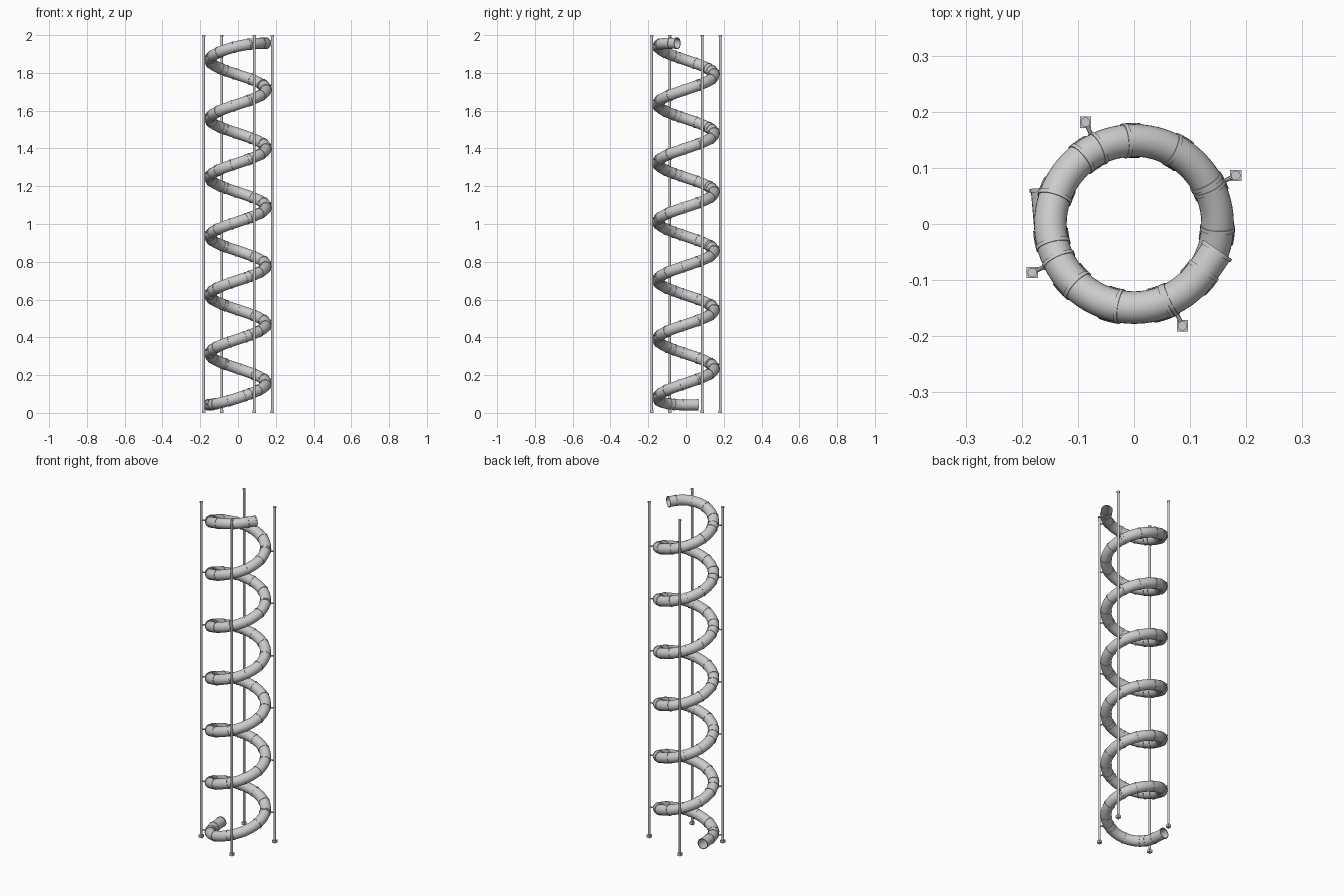
import bpy, bmesh, math
from mathutils import Vector

if "Cube" in bpy.data.objects:
    bpy.data.objects.remove(bpy.data.objects["Cube"])

R, TUBE, PITCH = 0.149, 0.029, 0.311
A0, A1 = -175, 2126          # sweep of the coil in degrees
EASE = 85                    # levelling-out span at both ends
SIDES = 24


def coil_z(a):
    k = PITCH / 360
    b, t = A0 + EASE, A1 - EASE
    base = 0.157 + k * min(max(a, b), t)
    if a < b:
        d = b - a
        return base - k * (d - d * d / (2 * EASE))
    if a > t:
        d = a - t
        return base + k * (d - d * d / (2 * EASE))
    return base


def coil_point(a):
    r = math.radians(a)
    return Vector((R * math.cos(r), R * math.sin(r), coil_z(a)))


def coil_dir(a):
    return (coil_point(a + 0.5) - coil_point(a - 0.5)).normalized()


def finish(name, bm):
    bmesh.ops.recalc_face_normals(bm, faces=bm.faces)
    me = bpy.data.meshes.new(name)
    bm.to_mesh(me)
    bm.free()
    ob = bpy.data.objects.new(name, me)
    bpy.context.collection.objects.link(ob)
    bpy.context.view_layer.objects.active = ob
    bpy.ops.object.select_all(action='DESELECT')
    ob.select_set(True)
    bpy.ops.object.shade_smooth_by_angle()
    return ob


def circle(bm, p, d, r):
    side = d.cross(Vector((0, 0, 1))).normalized()
    up = side.cross(d)
    return [bm.verts.new(p + r * (math.cos(t) * side + math.sin(t) * up))
            for t in (2 * math.pi * i / SIDES for i in range(SIDES))]


def loft(bm, rings, closed=True):
    n = len(rings)
    for j in range(n if closed else n - 1):
        a, b = rings[j], rings[(j + 1) % n]
        for i in range(SIDES):
            k = (i + 1) % SIDES
            bm.faces.new((a[i], a[k], b[k], b[i]))


def collar(bm, p, d, half=0.0035, outer=0.0312, inner=0.027):
    loft(bm, [circle(bm, p + d * s * half, d, r)
              for s, r in ((-1, inner), (-1, outer), (1, outer), (1, inner))])


def rod(bm, p, q, r, n=16):
    d = q - p
    m = d.to_track_quat('Z', 'Y').to_matrix().to_4x4()
    m.translation = (p + q) / 2
    bmesh.ops.create_cone(bm, cap_ends=True, segments=n, radius1=r, radius2=r,
                          depth=d.length, matrix=m)


# hollow coiled tube with straight level tails at both ends
n = round((A1 - A0) / 5)
path = [(coil_point(a), coil_dir(a)) for a in (A0 + (A1 - A0) * i / n for i in range(n + 1))]
for i, s, length in ((0, -1, 0.078), (-1, 1, 0.045)):
    p, d = path[i]
    d = Vector((d.x, d.y, 0)).normalized()
    end = (p + d * s * length, d)
    path = [end] + path if s < 0 else path + [end]
bm = bmesh.new()
loft(bm, [circle(bm, p, d, TUBE) for p, d in path]
     + [circle(bm, p, d, TUBE - 0.002) for p, d in reversed(path)])
finish("coiled_tube", bm)

# joint collars along the coil, plus rims on the open ends
bm = bmesh.new()
m = 70
for i in range(m + 1):
    a = A0 + (A1 - A0) * i / m
    collar(bm, coil_point(a), coil_dir(a))
collar(bm, path[0][0] + path[0][1] * 0.003, path[0][1])
collar(bm, path[-1][0] - path[-1][1] * 0.003, path[-1][1])
finish("joint_collars", bm)

# four posts with square feet and small caps, and one bracket per turn each
for i in range(4):
    deg = 25.5 + 90 * i
    u = Vector((math.cos(math.radians(deg)), math.sin(math.radians(deg)), 0))
    p = u * 0.201
    bm = bmesh.new()
    rod(bm, p, p + Vector((0, 0, 2)), 0.0065)
    rod(bm, p + Vector((0, 0, 1.992)), p + Vector((0, 0, 2)), 0.0085)
    finish(f"support_post_{i + 1}", bm)
    bm = bmesh.new()
    bmesh.ops.create_cube(bm, size=1)
    for v in bm.verts:
        v.co = Vector((v.co.x * 0.02, v.co.y * 0.02, (v.co.z + 0.5) * 0.016)) + p
    finish(f"post_foot_{i + 1}", bm)
    bm = bmesh.new()
    for k in range(-1, 7):
        a = deg + 360 * k
        if A0 <= a <= A1:
            z = Vector((0, 0, coil_z(a)))
            rod(bm, u * (R + TUBE - 0.004) + z, p + z, 0.004, 10)
            collar(bm, coil_point(a), coil_dir(a), 0.003)
    finish(f"tube_brackets_{i + 1}", bm)
